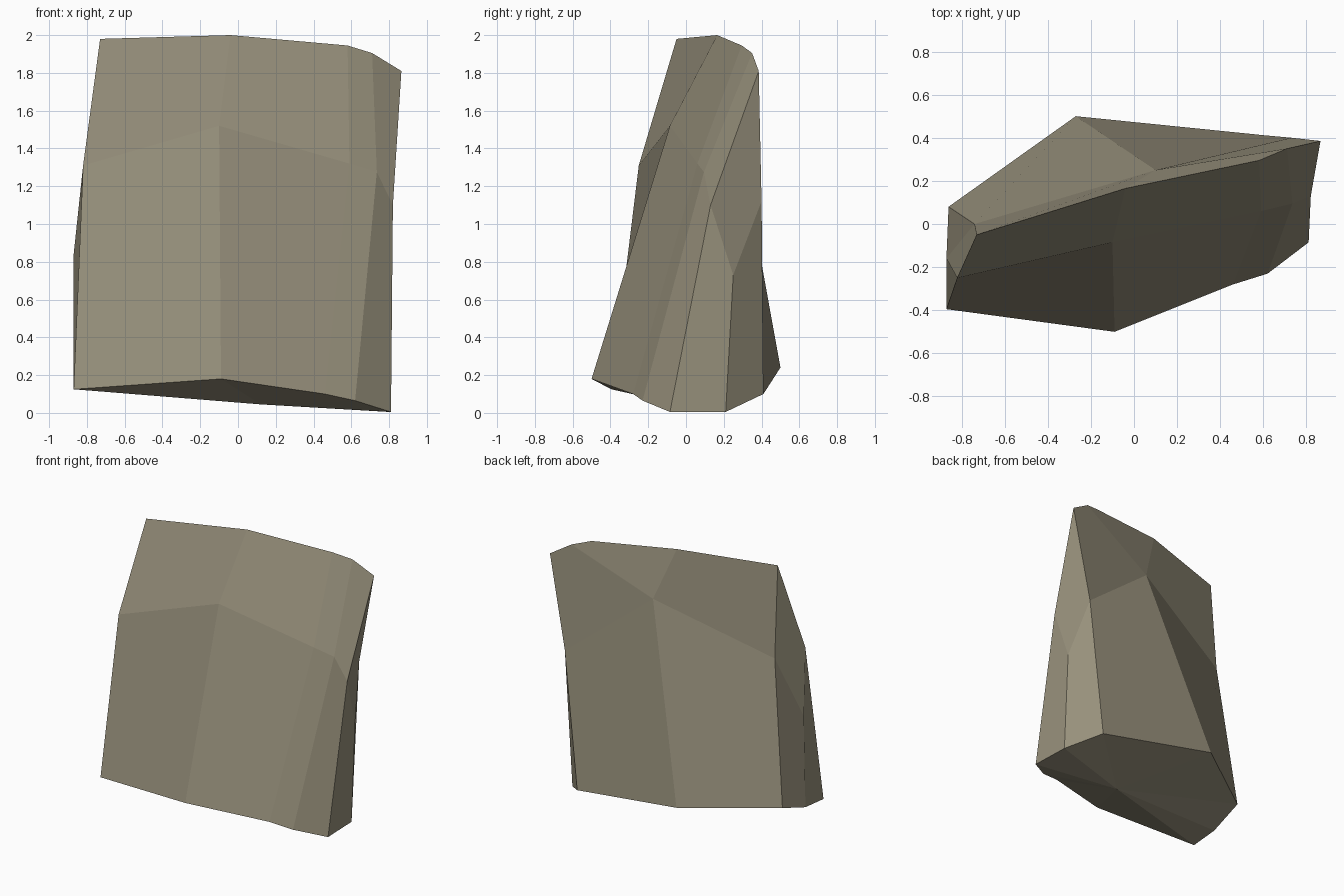
import bpy, bmesh

if "Cube" in bpy.data.objects:
    bpy.data.objects.remove(bpy.data.objects["Cube"])

# Stone slab: a foot ring and a waist ring of ten corners, closed by a top ridge
foot = [(-.87, -.395, .125), (-.09, -.5, .18), (.46, -.28, .1), (.62, -.23, .065), (.81, -.085, .005),
        (.8, .21, .005), (.62, .41, .1), (-.27, .5, .24), (-.86, .08, .235), (-.87, -.18, .145)]
waist = [(-.82, -.25, 1.31), (-.1, -.085, 1.52), (.59, .06, 1.32), (.735, .095, 1.275), (.82, .13, 1.1),
         (.8, .25, .73), (.73, .4, 1.12), (.1, .25, 1.62), (-.74, 0, 1.3), (-.87, -.16, .84)]
ridge = [(-.73, -.05, 1.98), (-.04, .165, 2), (.58, .295, 1.945), (.71, .35, 1.905), (.865, .385, 1.81)]

bm = bmesh.new()
f, w, r = [[bm.verts.new(p) for p in ring] for ring in (foot, waist, ridge)]
centre = bm.verts.new((.12, -.04, .045))

# Sides and underside
for i in range(10):
    j = (i + 1) % 10
    bm.faces.new((f[i], f[j], w[j], w[i]))
    bm.faces.new((f[j], f[i], centre))
# Upper front
for i in range(4):
    bm.faces.new((w[i], w[i + 1], r[i + 1], r[i]))
# Upper ends and back
for face in ((w[4], w[5], w[6], r[4]), (w[6], w[7], r[3], r[4]), (w[7], r[1], r[2], r[3]),
             (w[7], w[8], r[0], r[1]), (w[8], w[9], w[0], r[0])):
    bm.faces.new(face)
bmesh.ops.recalc_face_normals(bm, faces=bm.faces)

mesh = bpy.data.meshes.new("stone_slab")
bm.to_mesh(mesh)
bm.free()
stone = bpy.data.materials.new("grey brown stone")
stone.diffuse_color = (.31, .28, .2, 1)
stone.use_nodes = True
stone.node_tree.nodes["Principled BSDF"].inputs["Base Color"].default_value = stone.diffuse_color
mesh.materials.append(stone)
bpy.context.collection.objects.link(bpy.data.objects.new("stone_slab", mesh))
